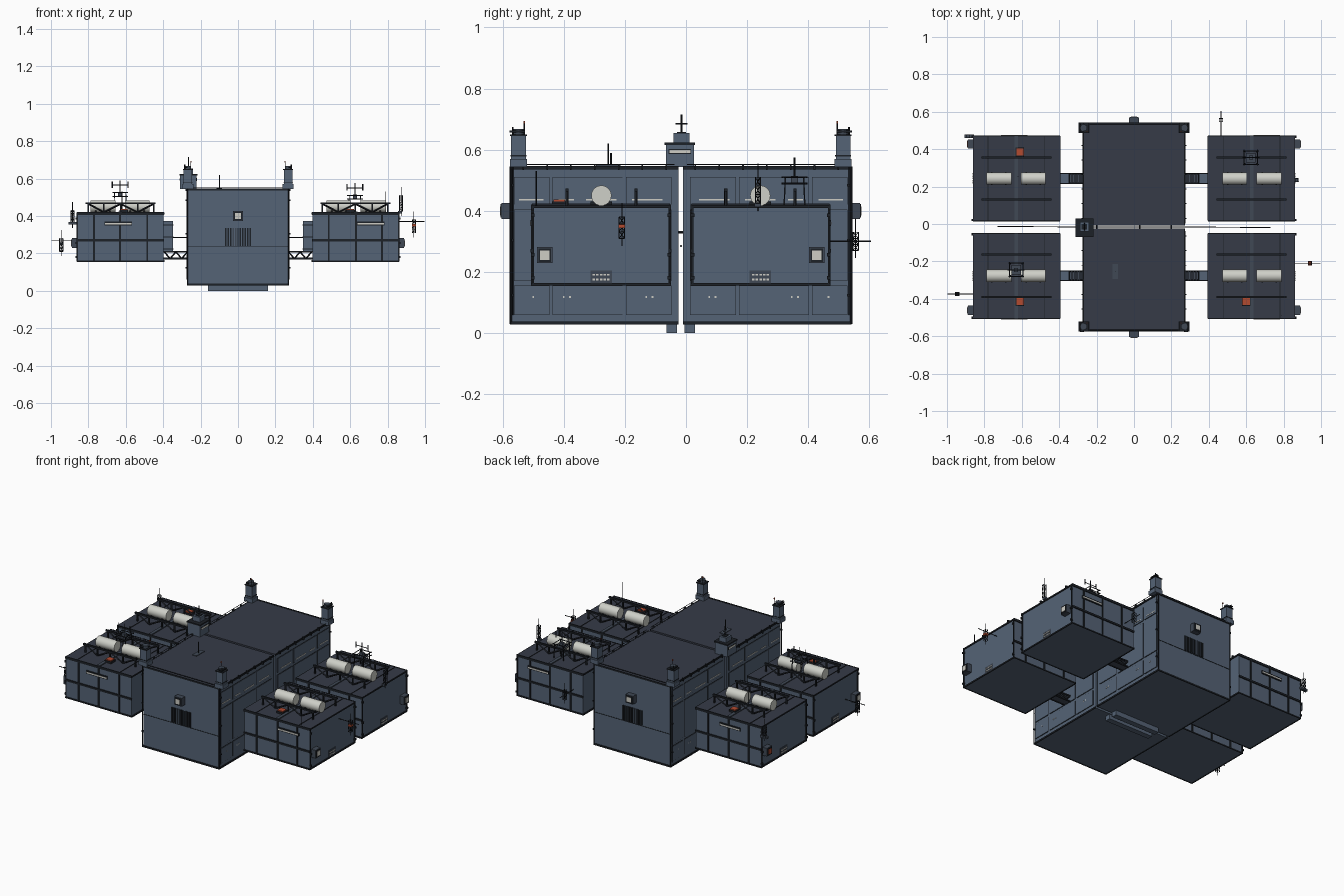
import bpy, bmesh, math
from mathutils import Vector, Matrix

PALETTE = {
    "slate wall": (0.09, 0.125, 0.18), "dark roof": (0.037, 0.044, 0.064),
    "black trim": (0.012, 0.015, 0.02), "steel frame": (0.05, 0.065, 0.09),
    "tank white": (0.62, 0.63, 0.58), "window light": (0.62, 0.61, 0.56),
    "signal orange": (0.45, 0.07, 0.03),
}
NAMES = list(PALETTE)
WALL, ROOF, TRIM, STEEL, TANK, LIGHT, ORANGE = range(7)
MATS = []
for n in NAMES:
    m = bpy.data.materials.new(n)
    m.diffuse_color = (*PALETTE[n], 1)
    MATS.append(m)

Y0 = -0.017  # mirror plane between the front and back halves


class Part:
    """Collects boxes and rods in one named object; sx, sy mirror it."""

    def __init__(self, name, sx=1, sy=1, y0=Y0):
        self.name, self.sx, self.sy, self.y0 = name, sx, sy, y0
        self.bm = bmesh.new()

    def paint(self, verts, mat):
        for f in {f for v in verts for f in v.link_faces}:
            f.material_index = mat

    def box(self, x, y, z, mat=WALL):
        c = [(a + b) / 2 for a, b in (x, y, z)]
        s = [abs(b - a) for a, b in (x, y, z)]
        m = Matrix.Translation(c) @ Matrix.Diagonal((*s, 1))
        self.paint(bmesh.ops.create_cube(self.bm, size=1, matrix=m)["verts"], mat)

    def cube(self, c, s, mat=WALL):
        self.box(*[(c[i] - s[i] / 2, c[i] + s[i] / 2) for i in range(3)], mat)

    def rod(self, a, b, r=0.002, mat=TRIM, n=4, r2=None):
        a, b = Vector(a), Vector(b)
        d = b - a
        m = Matrix.Translation((a + b) / 2) @ d.to_track_quat('Z', 'Y').to_matrix().to_4x4()
        g = bmesh.ops.create_cone(self.bm, cap_ends=True, segments=n, radius1=r,
                                  radius2=r if r2 is None else r2, depth=d.length, matrix=m)
        self.paint(g["verts"], mat)

    def mast(self, x, y, z0, z1, w=0.012):
        # square lattice mast with cross arms and a thin whip
        q = [(x - w, y - w), (x + w, y - w), (x + w, y + w), (x - w, y + w)]
        k = 3
        for i in range(4):
            p, o = q[i], q[(i + 1) % 4]
            self.rod((*p, z0), (*p, z1), 0.002)
            for j in range(k + 1):
                h = z0 + (z1 - z0) * j / k
                self.rod((*p, h), (*o, h), 0.0014)
                if j < k:
                    self.rod((*p, h), (*o, h + (z1 - z0) / k), 0.0014)
        self.rod((x, y, z0 - 0.025), (x, y, z1 + 0.045), 0.0018)

    def done(self, smooth=False):
        for v in self.bm.verts:
            v.co.x *= self.sx
            v.co.y = self.y0 + self.sy * v.co.y
        if self.sx * self.sy < 0:
            bmesh.ops.reverse_faces(self.bm, faces=self.bm.faces)
        me = bpy.data.meshes.new(self.name)
        self.bm.to_mesh(me)
        self.bm.free()
        for m in MATS:
            me.materials.append(m)
        ob = bpy.data.objects.new(self.name, me)
        bpy.context.collection.objects.link(ob)
        if smooth:
            bpy.context.view_layer.objects.active = ob
            ob.select_set(True)
            bpy.ops.object.shade_smooth_by_angle()
            ob.select_set(False)


def core(tag, sy):
    # main hull half with roof plate
    p = Part(tag + "_core_hull", 1, sy)
    p.box((-.267, .267), (.008, .554), (.03, .538))
    p.box((-.267, .267), (.008, .556), (.538, .545), ROOF)
    p.box((-.16, .16), (.012, .047), (0, .03))
    p.done()
    # rims, corner posts and end-wall seam
    p = Part(tag + "_core_trim", 1, sy)
    for z in (.032, .54):
        p.box((-.272, .272), (.553, .559), (z - .004, z + .006), TRIM)
        for s in (-1, 1):
            p.box((s * .266, s * .272), (.008, .557), (z - .004, z + .006), TRIM)
    p.box((-.267, .267), (.553, .556), (.235, .238), TRIM)
    for s in (-1, 1):
        p.rod((s * .27, .557, .03), (s * .27, .557, .545), .004)
        p.rod((s * .277, .02, .552), (s * .277, .55, .552), .002)
        p.rod((s * .277, .55, .06), (s * .277, .55, .552), .002)
        for i in range(7):
            p.box((s * .267, s * .28), (.045 + i * .078, .05 + i * .078), (.534, .553), TRIM)
        for z in (.12, .3, .48):
            p.box((s * .266, s * .281), (.545, .554), (z, z + .008), TRIM)
    p.rod((-.24, .55, .553), (.24, .55, .553), .002)
    for x in (-.2, .03, .2):
        p.rod((x, .02, .33), (x, -.02, .33), .004)
    p.done()
    # side wall panels, seams and small windows
    p = Part(tag + "_core_side_panels", 1, sy)
    for s in (-1, 1):
        for a, b in ((.03, .18), (.19, .42), (.43, .545)):
            for z0, z1 in ((.06, .155), (.17, .405), (.42, .51)):
                p.box((s * .266, s * .2695), (a, b), (z0, z1), TRIM)
                p.box((s * .266, s * .271), (a + .0015, b - .0015), (z0 + .0015, z1 - .0015))
        for a, b in ((.06, .16), (.21, .31), (.35, .4), (.45, .53)):
            p.box((s * .266, s * .273), (a, b), (.434, .439), LIGHT)
        for y in (.09, .11, .36, .38, .48):
            p.box((s * .266, s * .273), (y, y + .006), (.115, .121), LIGHT)
    p.done()
    # end-wall lamp box and louvre
    p = Part(tag + "_end_lamp_and_vent", 1, sy)
    p.cube((0, .57, .40), (.052, .034, .052), STEEL)
    p.box((-.022, .022), (.58, .59), (.378, .422), TRIM)
    p.box((-.015, .015), (.585, .592), (.385, .415), LIGHT)
    for i in range(11):
        x = -.066 + i * .0132
        p.box((x - .004, x + .004), (.552, .559), (.24, .335), TRIM if i not in (3, 4) else STEEL)
    p.done()
    # corner turrets
    for sx, side in ((-1, "left"), (1, "right")):
        p = Part(f"{tag}_{side}_turret", sx, sy)
        p.cube((.268, .531, .557), (.058, .056, .026))
        p.cube((.268, .531, .605), (.046, .048, .085))
        p.cube((.268, .531, .58), (.05, .052, .004), TRIM)
        p.cube((.268, .531, .648), (.054, .056, .005), TRIM)
        p.rod((.268, .531, .648), (.268, .531, .668), .018, STEEL, 12)
        p.cube((.28, .535, .66), (.02, .05, .006), TRIM)
        p.rod((.252, .512, .65), (.252, .512, .69), .002)
        p.cube((.252, .512, .69), (.006, .006, .008), ORANGE)
        p.rod((.285, .55, .65), (.285, .55, .675), .003)
        p.done()


def pod(tag, sx, sy):
    p = Part(tag + "_pod_hull", sx, sy)
    p.box((.397, .857), (.037, .485), (.157, .41))
    p.box((.395, .86), (.035, .487), (.41, .418), ROOF)
    p.done()
    # outer frame ribs and roof seams
    p = Part(tag + "_pod_frame", sx, sy)
    for y, o in ((.485, 1), (.037, -1)):
        for x in (.485, .63, .77):
            p.box((x - .005, x + .005), (y, y + o * .005), (.157, .415), TRIM)
        p.box((.395, .86), (y, y + o * .006), (.264, .276), TRIM)
        p.box((.395, .862), (y, y + o * .005), (.405, .42), TRIM)
        p.box((.395, .862), (y, y + o * .005), (.155, .163), TRIM)
    for z in (.158, .412):
        p.box((.856, .862), (.035, .487), (z - .003, z + .006), TRIM)
        p.box((.392, .398), (.035, .487), (z - .003, z + .006), TRIM)
    for y in (.038, .484):
        p.box((.856, .863), (y - .003, y + .003), (.157, .418), TRIM)
        for z in (.175, .25, .38):
            p.box((.857, .868), (y - .006, y + .006), (z, z + .012), TRIM)
    p.box((.62, .64), (.035, .487), (.416, .424), STEEL)
    for x in (.48, .78):
        p.box((x - .002, x + .002), (.035, .487), (.416, .421), TRIM)
    p.done()
    # window slits and outer wall grille
    p = Part(tag + "_pod_windows", sx, sy)
    a = .64 if sx > 0 else .57
    for y, o in ((.485, 1),):
        p.box((a - .003, a + .143), (y, y + o * .006), (.35, .37), TRIM)
        p.box((a, a + .14), (y, y + o * .008), (.355, .363), LIGHT)
    p.box((.856, .86), (.225, .295), (.16, .205), STEEL)
    for i in range(5):
        for z in (.172, .188):
            p.box((.857, .863), (.233 + i * .012, .241 + i * .012), (z, z + .006), LIGHT)
    p.done()
    # outer wall lamp
    p = Part(tag + "_pod_lamp", sx, sy)
    p.cube((.872, .445, .255), (.032, .05, .052), STEEL)
    p.box((.886, .891), (.424, .466), (.233, .277), TRIM)
    p.box((.888, .893), (.43, .46), (.24, .27), ORANGE if (sx, sy) == (-1, 1) else LIGHT)
    p.done()
    # pair of storage tanks
    p = Part(tag + "_pod_tanks", sx, sy)
    for x0, x1 in ((.472, .605), (.655, .788)):
        p.rod((x0, .26, .45), (x1, .26, .45), .033, TANK, 24)
    p.done(True)
    p = Part(tag + "_tank_cradle", sx, sy)
    for x in (.50, .575, .685, .76):
        p.box((x - .004, x + .004), (.225, .295), (.415, .43), TRIM)
    # roof trusses beside the tanks
    xs = [.45, .537, .627, .717, .80]
    for y in (.147, .373):
        p.box((.44, .815), (y - .005, y + .005), (.463, .473), TRIM)
        for i, x in enumerate(xs):
            p.box((x - .004, x + .004), (y - .004, y + .004), (.415, .468), TRIM)
            if i < 4:
                z = (.42, .465) if i % 2 else (.465, .42)
                p.rod((x, y, z[0]), (xs[i + 1], y, z[1]), .005)
    p.done()
    # bridge to the core: side girders, slats and a doorway
    p = Part(tag + "_bridge", sx, sy)
    for y in (.235, .285):
        for z in (.172, .208):
            p.box((.267, .397), (y - .003, y + .003), (z - .004, z + .004), TRIM)
        for i in range(4):
            x = .27 + i * .031
            p.rod((x, y, .172 if i % 2 else .208), (x + .031, y, .208 if i % 2 else .172), .004)
    p.box((.267, .397), (.238, .282), (.172, .178), STEEL)
    for i in range(9):
        p.box((.272 + i * .014, .28 + i * .014), (.235, .285), (.204, .21), STEEL)
    p.box((.347, .397), (.234, .286), (.212, .372), WALL)
    for z in (.22, .285, .35):
        p.box((.344, .397), (.232, .288), (z, z + .005), TRIM)
    p.done()


for sy, fb in ((-1, "front"), (1, "back")):
    core(fb, sy)
    for sx, lr in ((-1, "left"), (1, "right")):
        pod(f"{fb}_{lr}", sx, sy)

# central control tower
p = Part("control_tower", y0=0)
p.cube((-.265, -.02, .583), (.088, .092, .08))
p.cube((-.265, -.02, .62), (.096, .1, .008), TRIM)
p.cube((-.265, -.02, .594), (.092, .074, .016), TRIM)
p.cube((-.265, -.02, .594), (.094, .068, .01), LIGHT)
p.cube((-.265, -.015, .638), (.05, .052, .032))
p.cube((-.265, -.015, .655), (.03, .03, .006), TRIM)
p.rod((-.265, -.015, .65), (-.265, -.015, .715), .003)
p.rod((-.265, -.035, .685), (-.265, .005, .685), .002)
p.done()

# long cross aerial through the gap
p = Part("cross_aerial", y0=0)
p.rod((-.73, -.014, .285), (.73, -.018, .285), .0025)
p.done()

# orange roof hatches
p = Part("roof_hatches", y0=0)
for x, y in ((-.61, .385), (-.61, -.415), (.60, -.415)):
    p.cube((x, y, .424), (.046, .046, .014), TRIM)
    p.cube((x, y, .43), (.038, .038, .014), ORANGE)
p.done()

# roof aerial platforms
p = Part("aerial_platforms", y0=0)
for x, y, z in ((.625, .355, .49), (-.63, -.245, .505)):
    for i in (-1, 1):
        for j in (-1, 1):
            p.rod((x + i * .034, y + j * .034, .415), (x + i * .03, y + j * .03, z + .02), .003)
        for h in (z, z + .02):
            p.rod((x - .042, y + i * .036, h), (x + .042, y + i * .036, h), .003)
            p.rod((x + i * .036, y - .042, h), (x + i * .036, y + .042, h), .003)
    p.cube((x, y, z), (.05, .05, .006), STEEL)
    p.cube((x, y, z + .012), (.022, .022, .024), STEEL)
    p.rod((x, y, z), (x, y, z + .085), .003)
    p.rod((x - .045, y, z + .06), (x + .045, y, z + .06), .0025)
    for i in (-1, 1):
        p.rod((x + i * .042, y, z + .045), (x + i * .042, y, z + .08), .003)
p.done()

# masts held out on side arms
p = Part("side_masts", y0=0)
for x, s, y, z in ((-.945, -1, -.375, .21), (.94, 1, -.21, .31)):
    p.rod((s * .857, y, z + .06), (s * .998, y, z + .06), .0025)
    p.mast(x, y, z, z + .07, .009)
    p.cube((x, y, z + .04), (.022, .022, .012), ORANGE if s > 0 else TRIM)
p.rod((.465, .468, .30), (.465, .605, .30), .0025)
p.mast(.465, .555, .27, .33, .009)
p.mast(-.885, .47, .36, .43, .008)
p.cube((-.88, .47, .36), (.05, .018, .014), STEEL)
p.mast(.872, .235, .425, .51, .008)
p.cube((.866, .235, .42), (.02, .022, .014), STEEL)
for x, y in ((.79, -.49), (-.62, .255)):
    p.rod((x, y, .415), (x, y, .53), .002)
# thin whip on the back roof
p.rod((-.1, -.255, .545), (-.1, -.255, .62), .0025)
p.cube((-.1, -.255, .548), (.03, .08, .004), STEEL)
p.done()
